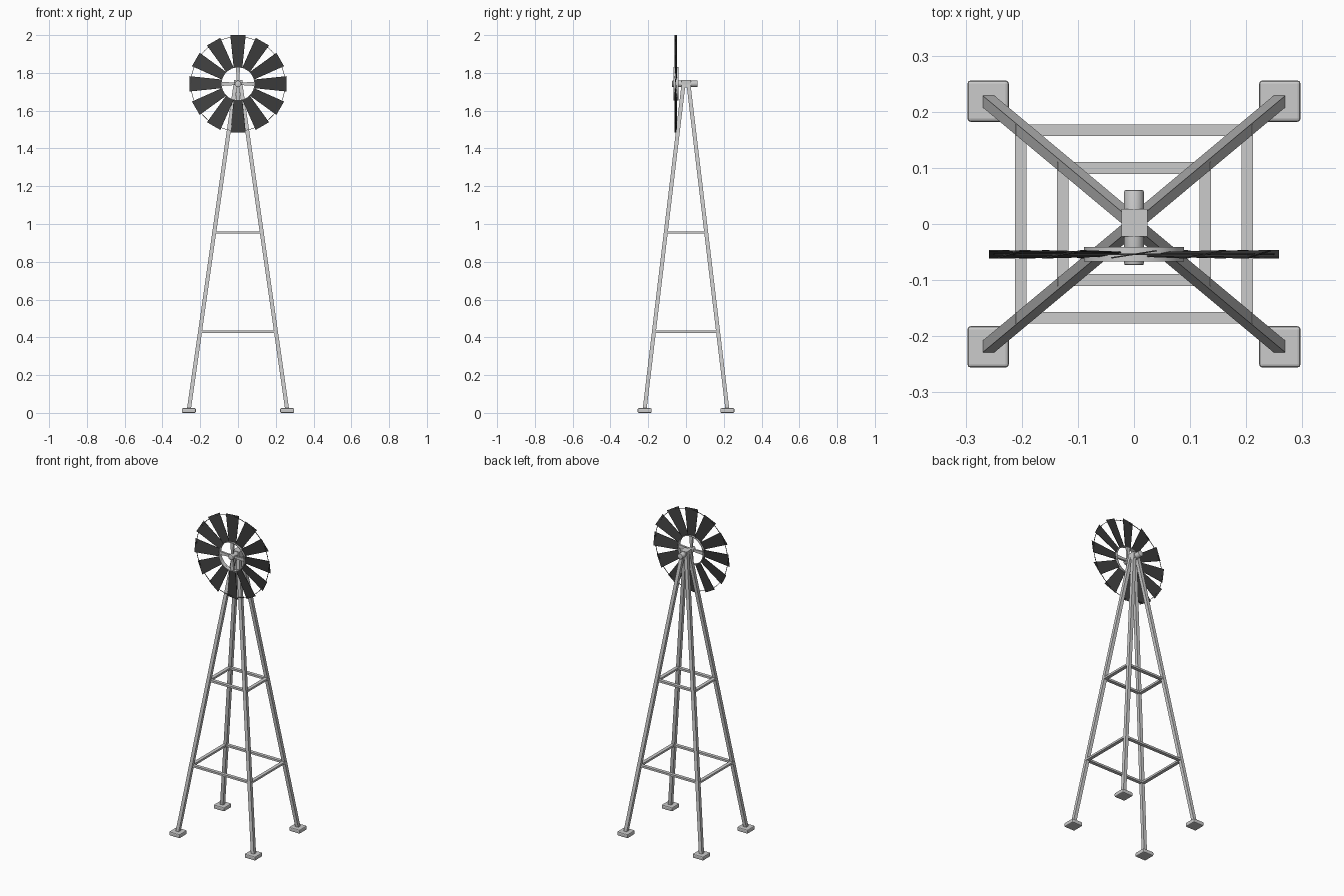
import bpy, bmesh, math
from mathutils import Vector, Matrix

if "Cube" in bpy.data.objects:
    bpy.data.objects.remove(bpy.data.objects["Cube"])

RC = Vector((0, -0.054, 1.742))      # rotor centre
dark = bpy.data.materials.new("dark_metal")
dark.diffuse_color = (0.05, 0.05, 0.05, 1)
dark.use_nodes = True
dark.node_tree.nodes["Principled BSDF"].inputs["Base Color"].default_value = dark.diffuse_color


def finish(name, bm, mat=None):
    bmesh.ops.recalc_face_normals(bm, faces=bm.faces)
    me = bpy.data.meshes.new(name)
    bm.to_mesh(me)
    bm.free()
    ob = bpy.data.objects.new(name, me)
    bpy.context.collection.objects.link(ob)
    if mat:
        me.materials.append(mat)
    return ob


def smooth(ob):
    bpy.ops.object.select_all(action='DESELECT')
    ob.select_set(True)
    bpy.context.view_layer.objects.active = ob
    bpy.ops.object.shade_smooth_by_angle()


def add_box(bm, c, s):
    m = Matrix.Translation(c) @ Matrix.Diagonal((*s, 1))
    return bmesh.ops.create_cube(bm, size=1, matrix=m)['verts']


def add_loft(bm, a, b):
    # solid between two equal loops of points
    va, vb = [bm.verts.new(p) for p in a], [bm.verts.new(p) for p in b]
    bm.faces.new(va)
    bm.faces.new(vb[::-1])
    n = len(va)
    for i in range(n):
        bm.faces.new((va[i], vb[i], vb[(i + 1) % n], va[(i + 1) % n]))


def square(x, y, z, h):
    return [(x - h, y - h, z), (x + h, y - h, z), (x + h, y + h, z), (x - h, y + h, z)]


# legs and bevelled foot pads
for sx, fx in ((-1, "left"), (1, "right")):
    for sy, fy in ((-1, "front"), (1, "back")):
        bm = bmesh.new()
        add_loft(bm, square(sx * .260, sy * .219, .018, .0105),
                 square(sx * .012, sy * .012, 1.75, .0105))
        finish(f"{fy}_{fx}_leg", bm)
        bm = bmesh.new()
        add_box(bm, (sx * .26, sy * .219, .0125), (.074, .074, .025))
        bmesh.ops.bevel(bm, geom=bm.edges[:], offset=.006, segments=2,
                        profile=.5, affect='EDGES')
        finish(f"{fy}_{fx}_foot", bm)

# two horizontal brace frames
for name, z, x, y in (("lower_brace", .43, .202, .167), ("upper_brace", .955, .127, .100)):
    bm = bmesh.new()
    for s in (-1, 1):
        add_box(bm, (0, s * y, z), (2 * x + .02, .021, .012))
        add_box(bm, (s * x, 0, z), (.021, 2 * y + .02, .012))
    finish(name, bm)

# gearbox block and axle
bm = bmesh.new()
add_box(bm, (.001, .002, 1.742), (.046, .049, .040))
finish("gearbox", bm)
bm = bmesh.new()
bmesh.ops.create_cone(bm, cap_ends=True, segments=24, radius1=.0175, radius2=.0175, depth=.134,
                      matrix=Matrix.Translation((0, -.0065, 1.742)) @ Matrix.Rotation(math.pi / 2, 4, 'X'))
caps = [e for e in bm.edges if any(len(f.verts) > 4 for f in e.link_faces)]
bmesh.ops.bevel(bm, geom=caps, offset=.003, segments=2, profile=.5, affect='EDGES')
smooth(finish("axle", bm))

# twelve pitched, tapered blades
bm = bmesh.new()
for i in range(12):
    rot = Matrix.Translation(RC) @ Matrix.Rotation(i * math.tau / 12, 4, 'Y')
    pitch = Matrix.Rotation(math.radians(9), 4, 'Z')
    outline = [(-.023, .086), (.023, .086), (.041, .258), (-.041, .258)]
    add_loft(bm, *[[rot @ pitch @ Vector((x, t, z)) for x, z in outline] for t in (-.0012, .0012)])
finish("blades", bm, dark)


def ring(name, r, w, d, n, mat=None):
    # rectangular-section hoop around the rotor axis
    bm = bmesh.new()
    rows = []
    for i in range(n):
        rot = Matrix.Translation(RC) @ Matrix.Rotation(i * math.tau / n, 4, 'Y')
        rows.append([bm.verts.new(rot @ Vector((0, y, r + q))) for q, y in
                     ((-w, -d), (w, -d), (w, d), (-w, d))])
    for i in range(n):
        a, b = rows[i], rows[(i + 1) % n]
        for k in range(4):
            bm.faces.new((a[k], a[(k + 1) % 4], b[(k + 1) % 4], b[k]))
    smooth(finish(name, bm, mat))


ring("inner_hoop", .088, .0015, .013, 48)
ring("outer_wire", .249, .0013, .0013, 72, dark)

# four flared spokes
bm = bmesh.new()
for i in range(4):
    rot = Matrix.Translation(RC) @ Matrix.Rotation(i * math.tau / 4, 4, 'Y')
    add_loft(bm, *[[rot @ Vector(p) for p in
                    ((-w, -.006, z), (w, -.006, z), (w, .006, z), (-w, .006, z))]
                   for w, z in ((.006, .01), (.011, .088))])
finish("spokes", bm)
